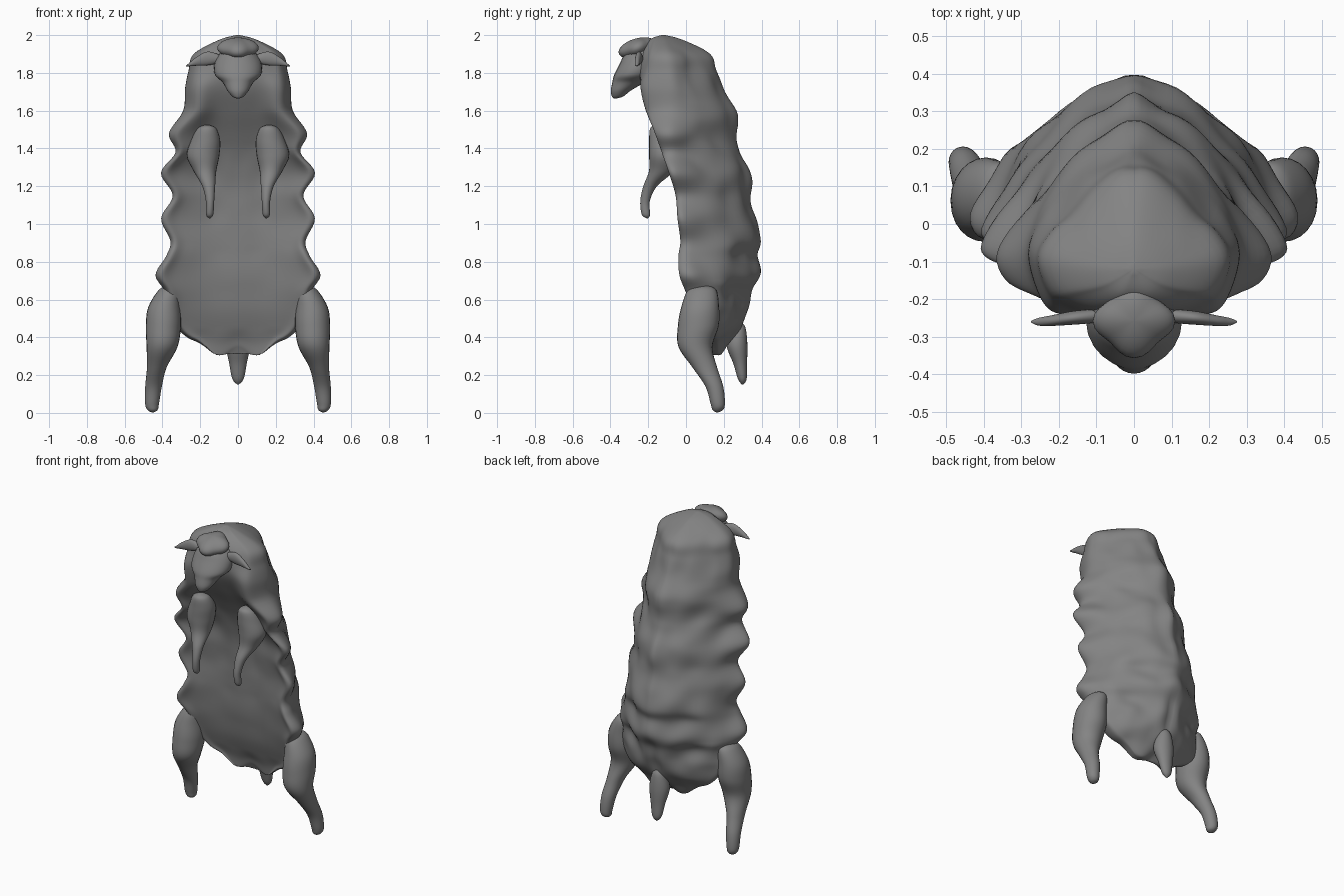
import bpy, bmesh, math
from mathutils import Vector, noise

grey = bpy.data.materials.new("dark_grey")
grey.diffuse_color = (.23, .23, .23, 1)


def spline(rows, n):
    """Catmull-Rom resampling of a short list of number rows."""
    pts = [tuple(r) for r in rows]
    out = []
    for i in range(len(pts) - 1):
        p0, p1 = pts[max(i - 1, 0)], pts[i]
        p2, p3 = pts[i + 1], pts[min(i + 2, len(pts) - 1)]
        for k in range(n):
            t = k / n
            out.append(tuple(0.5 * (2 * b + (c - a) * t + (2 * a - 5 * b + 4 * c - d) * t * t
                       + (3 * b - a - 3 * c + d) * t ** 3) for a, b, c, d in zip(p0, p1, p2, p3)))
    out.append(pts[-1])
    return out


def loft(name, rings):
    """Skin closed rings of points and close both ends."""
    bm = bmesh.new()
    loops = [[bm.verts.new(p) for p in ring] for ring in rings]
    for a, b in zip(loops, loops[1:]):
        for i in range(len(a)):
            j = (i + 1) % len(a)
            bm.faces.new((a[i], a[j], b[j], b[i]))
    for end in (loops[0], loops[-1]):
        c = bm.verts.new(sum((v.co for v in end), Vector()) / len(end))
        for i in range(len(end)):
            bm.faces.new((c, end[i], end[(i + 1) % len(end)]))
    bmesh.ops.recalc_face_normals(bm, faces=bm.faces)
    me = bpy.data.meshes.new(name)
    bm.to_mesh(me)
    bm.free()
    me.shade_smooth()
    me.materials.append(grey)
    ob = bpy.data.objects.new(name, me)
    bpy.context.collection.objects.link(ob)
    return ob


def limb(name, rows, side=1, axis='z', seg=24):
    """Rows: centre x, y, z and two ring radii; rings lie across the axis."""
    rings = []
    for x, y, z, r, s in spline(rows, 6):
        r, s = max(r, .002), max(s, .002)
        ring = []
        for k in range(seg):
            c, d = math.cos(math.tau * k / seg), math.sin(math.tau * k / seg)
            p = (x + r * c, y + s * d, z) if axis == 'z' else (x, y + r * c, z + s * d)
            ring.append((p[0] * side, p[1], p[2]))
        rings.append(ring)
    return loft(name, rings)


# Fleece: height, half width, back y, widest y, rim y, belly y
body = [
    (2.00, .01, -.11, -.12, -.125, -.13),
    (1.975, .10, -.02, -.12, -.17, -.19),
    (1.90, .235, .12, -.10, -.20, -.23),
    (1.81, .262, .15, -.09, -.22, -.245),
    (1.72, .280, .19, -.08, -.24, -.23),
    (1.60, .290, .265, -.08, -.215, -.17),
    (1.48, .365, .262, -.08, -.17, -.10),
    (1.38, .330, .295, -.07, -.13, -.05),
    (1.27, .405, .340, -.05, -.09, -.01),
    (1.15, .345, .340, -.02, -.055, .01),
    (1.03, .405, .380, -.01, -.045, .02),
    (.91, .358, .395, .02, -.03, .025),
    (.83, .380, .372, .01, -.04, .03),
    (.73, .435, .388, .03, -.035, .035),
    (.64, .385, .345, .07, .00, .05),
    (.54, .370, .315, .12, .04, .07),
    (.45, .320, .290, .15, .08, .10),
    (.38, .235, .240, .16, .11, .13),
    (.33, .160, .200, .165, .13, .145),
    (.31, .02, .170, .165, .16, .16),
]
rings = []
for z, w, yb, yw, yc, yf in spline(body, 6):
    d = yb - yw
    # inner columns use an even width so that the scallops stay on the rim
    even = .285 + (1.65 - z) * .13 if .68 < z < 1.65 else w
    top = max(0, min(1, (z - 1.35) / .25))
    mid = (.55 + .4 * top)
    half = [(0, yb), (.30 * even, yb - .11 * d), (.62 * even, yb - .38 * d),
            (.5 * (.88 * w + .86 * even), yb - .70 * d), (w, yw),
            ((.94 - .06 * top) * w, yc * (1 - .25 * top) + yw * .25 * top),
            ((.76 - .06 * top) * w, yc * mid + yf * (1 - mid)), (.38 * w, yf), (0, yf)]
    full = half + [(-x, y) for x, y in half[-2:0:-1]]
    ring = []
    for x, y in spline(full[-1:] + full + full[:2], 5)[5:-6]:
        # woolly lumps on the back only, scalloped hem below
        amount = max(0, min(1, (y - yw) / .12)) * min(1, w / .2)
        lump = noise.noise(Vector((abs(x) * 9, y * 3, z * 7))) * .032 * amount
        hem = .022 * math.cos(abs(x) * 32) * max(0, 1 - (z - .31) / .14)
        ring.append((x * (1 + lump), y + lump * .8, z + hem * min(1, w / .15)))
    rings.append(ring)
loft("fleece_body", rings)

# Head and wool tuft
limb("head", [(0, -.375, 1.665, .008, .008), (0, -.362, 1.675, .03, .03), (0, -.346, 1.705, .055, .052),
              (0, -.305, 1.75, .082, .085), (0, -.275, 1.79, .122, .105), (0, -.245, 1.85, .125, .105),
              (0, -.225, 1.90, .10, .10), (0, -.22, 1.94, .05, .06), (0, -.22, 1.95, .01, .01)])
tuft = []
for i in range(17):
    u = math.pi * (.02 + .96 * i / 16)
    ring = []
    for k in range(32):
        t = math.tau * k / 32
        r = math.sin(u) * (1 + .1 * math.cos(4 * t))
        y = .090 * r * math.sin(t)
        ring.append((.10 * r * math.cos(t), -.258 + y, 1.932 + .052 * math.cos(u) + .22 * y))
    tuft.append(ring)
loft("wool_tuft", tuft)

# Paired ears and legs
for side, label in ((1, "right"), (-1, "left")):
    limb("ear_" + label, [(.07, -.24, 1.865, .012, .012), (.11, -.245, 1.875, .018, .026),
                          (.165, -.25, 1.876, .018, .036), (.22, -.257, 1.861, .014, .023),
                          (.255, -.26, 1.845, .010, .010), (.274, -.26, 1.837, .002, .002)], side, 'x')
    limb("front_leg_" + label, [(.165, -.14, 1.525, .01, .02), (.165, -.14, 1.505, .05, .05),
                                (.172, -.12, 1.44, .078, .075), (.185, -.115, 1.36, .086, .08),
                                (.175, -.13, 1.28, .060, .066), (.155, -.19, 1.20, .034, .036),
                                (.148, -.217, 1.12, .022, .025), (.150, -.212, 1.05, .019, .022),
                                (.150, -.205, 1.03, .003, .003)], side)
    limb("back_leg_" + label, [(.365, .09, .675, .01, .02), (.365, .085, .65, .055, .075),
                               (.39, .075, .56, .085, .10), (.395, .065, .46, .093, .108),
                               (.402, .05, .35, .082, .09), (.43, .10, .24, .052, .065),
                               (.447, .15, .14, .044, .047), (.455, .168, .05, .037, .038),
                               (.452, .168, .015, .026, .027), (.452, .165, .002, .003, .003)], side)

# Tail
limb("tail", [(0, .28, .485, .01, .01), (0, .28, .45, .04, .035), (0, .27, .36, .063, .055),
              (0, .287, .26, .046, .036), (0, .298, .18, .03, .023), (0, .300, .15, .004, .004)])
